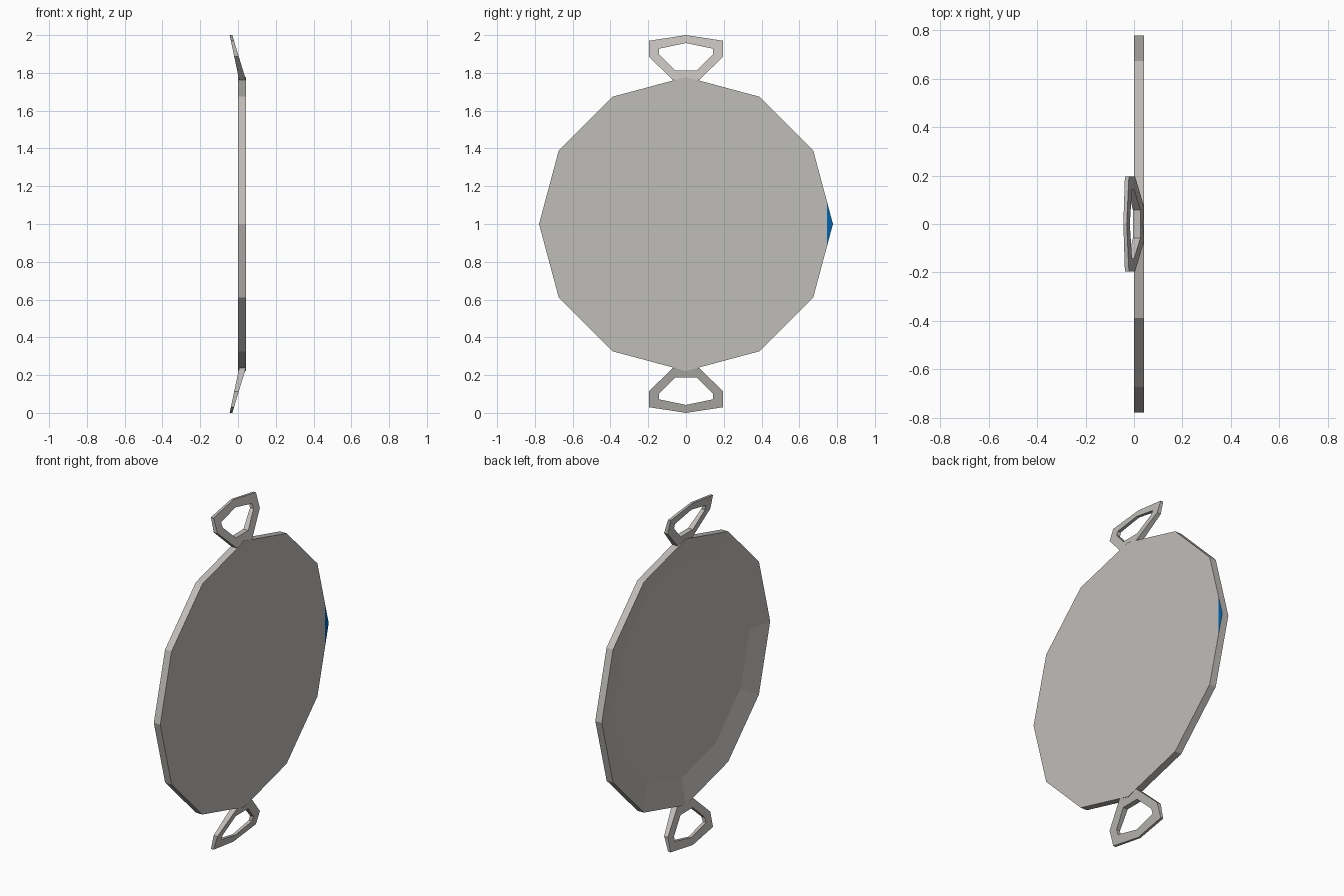
import bpy, bmesh, math
from mathutils import Vector

if "Cube" in bpy.data.objects:
    bpy.data.objects.remove(bpy.data.objects["Cube"])


def material(name, rgb):
    m = bpy.data.materials.new(name)
    m.diffuse_color = (*rgb, 1)
    m.use_nodes = True
    m.node_tree.nodes["Principled BSDF"].inputs["Base Color"].default_value = m.diffuse_color
    return m


grey = material("warm grey", (0.53, 0.51, 0.49))
blue = material("blue", (0.0, 0.125, 0.43))


def finish(bm, name, mats):
    bmesh.ops.recalc_face_normals(bm, faces=bm.faces[:])
    me = bpy.data.meshes.new(name)
    bm.to_mesh(me)
    bm.free()
    for m in mats:
        me.materials.append(m)
    ob = bpy.data.objects.new(name, me)
    bpy.context.collection.objects.link(ob)
    return ob


# Shallow twelve-sided dish: flat on +x, hollow on -x
def ring(bm, r, x, n=12):
    return [bm.verts.new((x, r * math.cos(2 * math.pi * i / n),
                          1 + r * math.sin(2 * math.pi * i / n))) for i in range(n)]


bm = bmesh.new()
R = 0.778
base, rim, floor = ring(bm, R, 0.042), ring(bm, R, 0.0), ring(bm, 0.63, 0.03)
for a, b in ((base, rim), (rim, floor)):
    for i in range(12):
        j = (i + 1) % 12
        bm.faces.new((a[i], a[j], b[j], b[i]))
bm.faces.new(floor)
back = bm.faces.new(base)
# Cut off one corner of the flat face for the blue mark
geom = [back] + list(back.edges) + list(back.verts)
bmesh.ops.bisect_plane(bm, geom=geom, plane_co=(0, 0.746, 1), plane_no=(0, 1, 0))
bm.normal_update()
for f in bm.faces:
    c = f.calc_center_median()
    if c.x > 0.04 and c.y > 0.74:
        f.material_index = 1
finish(bm, "dish", [grey, blue])


# Tilted, tapering loop handles, mirrored top and bottom
OUTER = [(0.07, 1.762), (0.196, 1.886), (0.196, 1.97), (0, 2.0)]
INNER = [(0.057, 1.813), (0.143, 1.9), (0.143, 1.928), (0, 1.958)]


def loop_of(half):
    return half + [(-y, z) for y, z in reversed(half[:-1])]


def handle(name, flip):
    bm = bmesh.new()

    def make(points, side):
        out = []
        for y, z in points:
            h = z - 1.762
            x = 0.042 - 0.303 * h if side else 0.006 - 0.21 * h
            out.append(bm.verts.new((x, y, 2 - z if flip else z)))
        return out
    o, i = loop_of(OUTER), loop_of(INNER)
    rings = [make(o, 0), make(o, 1), make(i, 1), make(i, 0)]
    n = len(o)
    for k in range(4):
        a, b = rings[k], rings[(k + 1) % 4]
        for p in range(n):
            q = (p + 1) % n
            bm.faces.new((a[p], a[q], b[q], b[p]))
    finish(bm, name, [grey])


handle("top_handle", False)
handle("bottom_handle", True)
